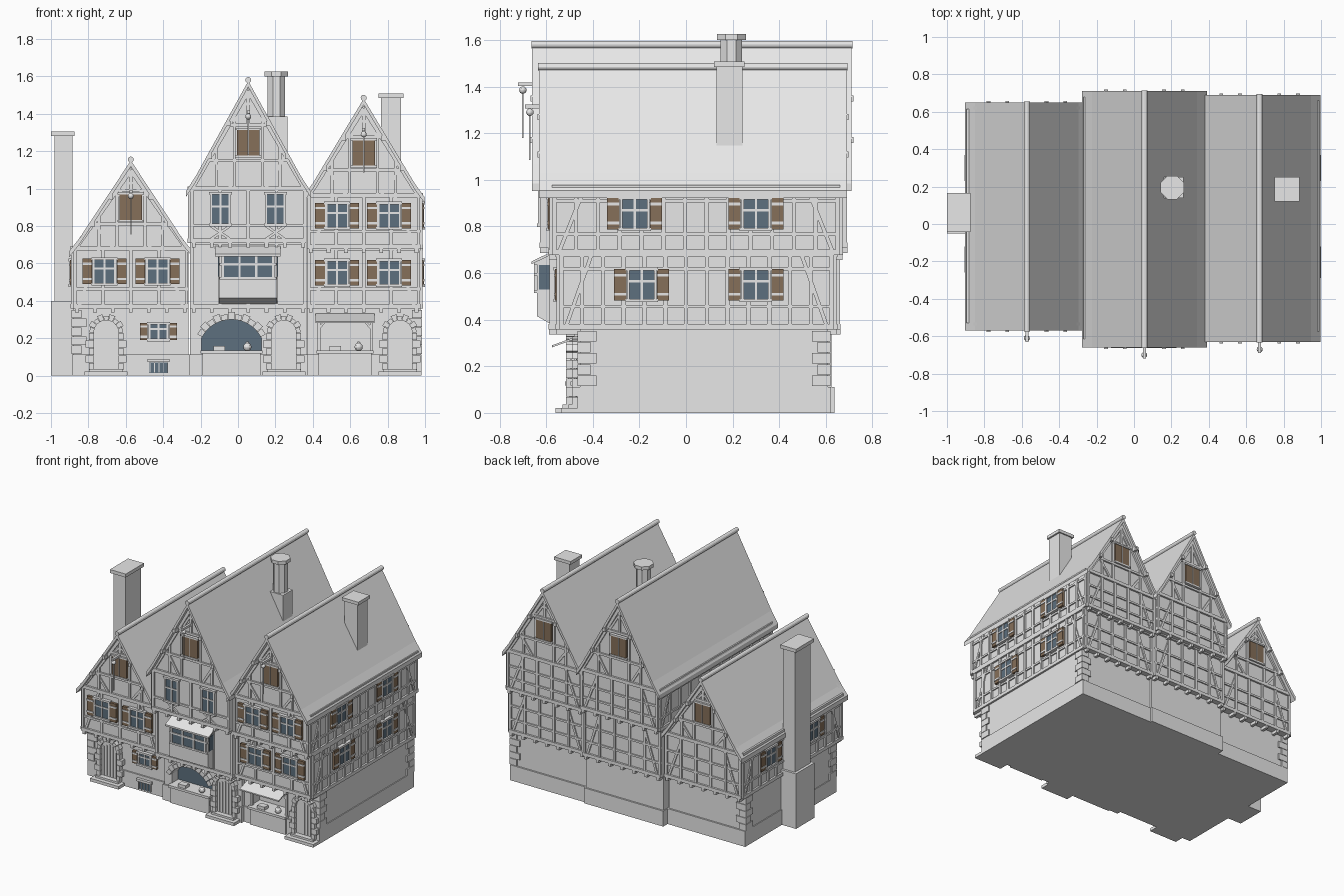
import bpy, bmesh
from math import sin, cos, pi, radians
from collections import defaultdict
from mathutils import Vector, Matrix

if "Cube" in bpy.data.objects:
    bpy.data.objects.remove(bpy.data.objects["Cube"])

def material(name, rgb):
    m = bpy.data.materials.new(name)
    m.use_nodes = True
    m.diffuse_color = (*rgb, 1)
    m.node_tree.nodes["Principled BSDF"].inputs["Base Color"].default_value = (*rgb, 1)
    return m

MATS = [material("light_grey", (.8, .8, .8)), material("shutter_brown", (.24, .16, .1)),
        material("window_blue", (.11, .16, .21))]
GREY, BROWN, GLASS = range(3)
parts = defaultdict(bmesh.new)

# Basic shapes, collected per part name
def prism(name, ring, vec, mat=GREY):
    bm = parts[name]
    a = [bm.verts.new(p) for p in ring]
    b = [bm.verts.new(Vector(p) + Vector(vec)) for p in ring]
    faces = [bm.faces.new(a), bm.faces.new(b[::-1])]
    for i in range(len(a)):
        j = (i + 1) % len(a)
        faces.append(bm.faces.new((a[j], a[i], b[i], b[j])))
    for f in faces:
        f.material_index = mat

def box(name, x0, x1, y0, y1, z0, z1, mat=GREY):
    prism(name, [(x0, y0, z0), (x1, y0, z0), (x1, y1, z0), (x0, y1, z0)], (0, 0, z1 - z0), mat)

def ball(name, p, r):
    bmesh.ops.create_uvsphere(parts[name], u_segments=12, v_segments=8, radius=r,
                              matrix=Matrix.Translation(p))

def octagon(name, x, y, r, z0, z1):
    ring = [(x + r * cos(pi * (k + .5) / 4), y + r * sin(pi * (k + .5) / 4), z0) for k in range(8)]
    prism(name, ring, (0, 0, z1 - z0))

# A wall plane maps (along, height, outward) to space
def wall(side, p):
    return {"front": lambda u, v, d: Vector((u, p - d, v)),
            "back": lambda u, v, d: Vector((u, p + d, v)),
            "right": lambda u, v, d: Vector((p + d, u, v)),
            "left": lambda u, v, d: Vector((p - d, u, v))}[side]

def plate(name, f, pts, d0, d1, mat=GREY):
    prism(name, [f(u, v, d0) for u, v in pts], f(0, 0, d1) - f(0, 0, d0), mat)

def rect(name, f, u0, u1, v0, v1, d0, d1, mat=GREY):
    plate(name, f, [(u0, v0), (u1, v0), (u1, v1), (u0, v1)], d0, d1, mat)

def beam(f, a, b, w=.018, d=.01):
    a, b = Vector(a), Vector(b)
    n = (b - a).normalized().orthogonal() * w / 2
    plate("timber_frame", f, [a - n, b - n, b + n, a + n], -.004, d)

# Timber framing of one storey
def timber(f, u0, u1, z0, z1, posts, rails=(.28, .8), brace=True):
    for z in (z0, z1):
        beam(f, (u0, z), (u1, z), .024, .014)
    for r in rails:
        z = z0 + r * (z1 - z0)
        beam(f, (u0, z), (u1, z), .014, .009)
    for k in range(posts):
        u = u0 + .01 + (u1 - u0 - .02) * k / (posts - 1)
        beam(f, (u, z0), (u, z1), .018, .011)
    if brace:
        run = .14
        beam(f, (u0 + .03, z0), (u0 + run, z1), .016, .008)
        beam(f, (u1 - .03, z0), (u1 - run, z1), .016, .008)

def window(f, u, v, hw=.058, hh=.068, shutter=.052):
    rect("window_panes", f, u - hw, u + hw, v - hh, v + hh, 0, .013, GLASS)
    for s in (-1, 1):
        rect("window_frames", f, u + s * hw - .006, u + s * hw + .006, v - hh, v + hh, 0, .02)
        rect("window_frames", f, u - hw - .012, u + hw + .012, v + s * hh - .007, v + s * hh + .007, 0, .024)
        if shutter:
            a, b = sorted((u + s * (hw + .008), u + s * (hw + .008 + shutter)))
            rect("shutters", f, a, b, v - hh, v + hh, 0, .018, BROWN)
            for t in (-1, 1):
                rect("shutter_battens", f, a, b, v + t * hh * .6 - .006, v + t * hh * .6 + .006, .01, .022)
    rect("window_frames", f, u - .005, u + .005, v - hh, v + hh, 0, .018)
    rect("window_frames", f, u - hw, u + hw, v + .01, v + .02, 0, .018)

def arch_stones(f, u, z, r0, r1, half, n, d):
    for k in range(n):
        a, b = [radians(90 - half + 2 * half * (k + e) / n) for e in (.04, .96)]
        out = r1 + .01 * (k % 2)
        plate("arch_stones", f, [(u + r * cos(t), z + r * sin(t)) for r, t in
              ((r0, a), (out, a), (out, b), (r0, b))], -.01, d)

def arch_outline(u, z0, zc, r, half, n=12):
    w = r * sin(radians(half))
    arc = [radians(90 - half + 2 * half * k / n) for k in range(n + 1)]
    return [(u - w, z0), (u + w, z0)] + [(u + r * cos(t), zc + r * sin(t)) for t in arc]

def door(f, u):
    plate("doors", f, arch_outline(u, .03, .23, .068, 90), 0, .014)
    for k in range(-2, 3):
        rect("door_planks", f, u + k * .024 - .003, u + k * .024 + .003, .04, .27 - abs(k) * .01, .01, .018)
    arch_stones(f, u, .23, .066, .09, 90, 9, .035)
    for k in range(5):
        w = .11 if k % 2 else .092
        for s in (-1, 1):
            a, b = sorted((u + s * .066, u + s * w))
            rect("arch_stones", f, a, b, .03 + k * .04, .068 + k * .04, -.01, .035)
    rect("door_steps", f, u - .115, u + .115, 0, .022, 0, .08)
    rect("door_steps", f, u - .09, u + .09, .022, .036, 0, .05)

# Gable framing with loft hatch
def gable(f, cx, hw, z0, apex, collars, hatch):
    slope = (apex - z0) / hw
    half = lambda z: (apex - z) / slope
    for s in (-1, 1):
        beam(f, (cx + s * (hw - .01), z0), (cx, apex - .015), .026, .013)
        beam(f, (cx + s * .075, z0), (cx + s * .075, apex - .08 * slope), .016)
        beam(f, (cx + s * .17, z0), (cx + s * .17, apex - .18 * slope), .016)
        beam(f, (cx + s * .09, z0), (cx + s * .2, apex - .21 * slope), .016, .008)
        beam(f, (cx + s * .01, apex - .08), (cx + s * .07, apex - .08 * slope - .04), .014, .008)
    beam(f, (cx, collars[-1]), (cx, apex - .02), .018)
    for z in collars:
        beam(f, (cx - half(z), z), (cx + half(z), z), .016, .012)
    rect("loft_hatches", f, cx - .06, cx + .06, hatch - .07, hatch + .07, 0, .016, BROWN)
    rect("loft_hatches", f, cx - .002, cx + .002, hatch - .07, hatch + .07, 0, .02)
    for s in (-1, 1):
        rect("hatch_frames", f, cx - .07, cx + .07, hatch + s * .074 - .006, hatch + s * .074 + .006, 0, .022)

# Houses: centre, half width, ground depth, storeys (z0, z1, front, back), roof data
houses = [
    dict(cx=-.573, hw=.308, g=(-.45, .575), st=[(.37, .68, -.53, .615)], apex=1.15, eave=.665,
         roof=(-.57, .65), collars=(.81, .99), hatch=.9),
    dict(cx=.055, hw=.312, g=(-.48, .625), st=[(.37, .71, -.575, .65), (.72, 1.0, -.615, .68)],
         apex=1.575, eave=.985, roof=(-.66, .71), collars=(1.15, 1.34), hatch=1.245),
    dict(cx=.672, hw=.303, g=(-.455, .61), st=[(.37, .68, -.545, .635), (.69, .965, -.575, .66)],
         apex=1.48, eave=.955, roof=(-.63, .69), collars=(1.1, 1.275), hatch=1.19)]

for i, h in enumerate(houses):
    cx, hw, apex = h["cx"], h["hw"], h["apex"]
    x0, x1, (g0, g1), (r0, r1) = cx - hw, cx + hw, h["g"], h["roof"]
    box("ground_floor_%d" % i, x0, x1, g0, g1, 0, .37)
    box("plinth", x0 - .006, x1 + .006, g0 - .01, g1 + .012, 0, .112)
    below = (g0, g1)
    for k, (z0, z1, y0, y1) in enumerate(h["st"]):
        box("upper_walls", x0, x1, y0, y1, z0 - .012, z1 + .012)
        timber(wall("front", y0), x0, x1, z0, z1, 5, (.3,) if i != 1 or k else (), i != 1)
        timber(wall("back", y1), x0, x1, z0, z1, 6, (.28, .6))
        for s in range(7):
            u = x0 + .02 + (hw * 2 - .04) * s / 6
            box("joist_ends", u - .01, u + .01, y0 - .012, below[0], z0 - .034, z0 - .01)
            box("joist_ends", u - .01, u + .01, below[1], y1 + .012, z0 - .034, z0 - .01)
        below = (y0, y1)
    # Gable walls and roof slab with a slight kick at the eaves
    ext = hw + .022
    slope = (apex - h["eave"]) / ext
    roof_z = lambda dx: apex - slope * abs(dx)
    prism("gable_walls", [(x0, y0, z1), (x1, y0, z1), (x1, y0, roof_z(hw) - .035), (cx, y0, apex - .035),
                          (x0, y0, roof_z(hw) - .035)], (0, y1 - y0, 0))
    line = [(-ext, 0), (-ext * .84, -.012), (0, 0), (ext * .84, -.012), (ext, 0)]
    top = [(cx + dx, r0, roof_z(dx) + o) for dx, o in line]
    prism("roofs", top + [(x, y, z - .032) for x, y, z in top[::-1]], (0, r1 - r0, 0))
    ridge = [(cx + .016 * cos(pi * k / 6), r0 - .004, apex + .005 + .016 * sin(pi * k / 6)) for k in range(12)]
    prism("ridge_tiles", ridge, (0, r1 - r0 + .008, 0))
    for dx in (-.205, -.105, .105, .205):
        z = roof_z(dx) - .04
        box("purlins", cx + dx - .01, cx + dx + .01, r0 - .008, r1 + .008, z - .014, z + .012)
    for f in (wall("front", y0), wall("back", y1)):
        gable(f, cx, hw, z1, roof_z(0) - .035, h["collars"], h["hatch"])
    # Hoist beam, pulley and rope
    hz = apex - .165
    box("hoist_beams", cx - .008, cx + .008, r0 - .06, y0, hz - .008, hz + .008)
    ball("hoist_pulleys", (cx, r0 - .04, hz - .025), .016)
    box("hoist_ropes", cx - .003, cx + .003, r0 - .043, r0 - .037, hz - .23, hz - .02)

# Side framing and side windows
left_wall, right_wall = wall("left", -.881), wall("right", .975)
timber(left_wall, -.53, .615, .37, .68, 13)
timber(right_wall, -.545, .635, .37, .68, 14)
timber(right_wall, -.575, .66, .69, .965, 14)
timber(wall("left", -.257), -.615, .68, .72, 1.0, 12)
for y in (-.19, .3):
    window(left_wall, y, .55)
    window(right_wall, y, .55)
    window(right_wall, y - (.03 if y < 0 else 0), .855)

# Front windows
front_a, front_b, front_c = [wall("front", h["st"][-1][2]) for h in houses]
for x in (-.714, -.43):
    window(front_a, x, .557)
for x in (-.094, .2):
    window(front_b, x, .89, .05, .085, 0)
    for s in (-1, 1):
        beam(front_b, (x - .05 * s, .73), (x + .05 * s, .8), .014, .009)
for x in (.53, .808):
    window(wall("front", -.545), x, .55)
    window(front_c, x, .855)
ground = [wall("front", h["g"][0]) for h in houses]
window(ground[0], -.425, .235, .05, .045, .04)
rect("cellar_window", ground[0], -.475, -.375, .015, .07, 0, .016, GLASS)
rect("cellar_window", ground[0], -.485, -.365, .072, .09, 0, .03)
for k in range(5):
    rect("cellar_window", ground[0], -.472 + k * .0235, -.468 + k * .0235, .015, .07, 0, .022)
for f, x in zip(ground, (-.705, .245, .865)):
    door(f, x)

# Shop openings, cut into the ground floors
ARCH = (-.035, .135, .122, .178, 64)
plate("cutter_1", ground[1], arch_outline(*ARCH), -.08, .05)
rect("cutter_2", ground[2], .43, .715, .135, .315, -.09, .05)
plate("shop_glass", ground[1], arch_outline(*ARCH), -.079, -.072, GLASS)
arch_stones(ground[1], -.035, .122, .178, .208, 62, 11, .035)
for f, u0, u1 in ((ground[1], -.2, .13), (ground[2], .42, .725)):
    rect("shop_counters", f, u0, u1, .118, .135, -.07, .04)
    rect("shop_counters", f, u0 + .01, u1 - .01, 0, .118, 0, .022)
    rect("shop_goods", f, u0 + .07, u0 + .13, .135, .157, -.02, .025)
    ball("shop_goods", f(u1 - .08, .153, .005), .022)
    ball("shop_goods", f(u1 - .08, .174, .005), .009)
for u in (.432, .713):
    rect("stall_posts", ground[2], u - .008, u + .008, .135, .32, -.01, .014)
    s = 1 if u < .5 else -1
    beam(ground[2], (u, .25), (u + s * .05, .31), .012, .012)
prism("stall_awning", [(.415, -.45, .335), (.415, -.575, .29), (.415, -.575, .281), (.415, -.45, .326)], (.315, 0, 0))

# Bay window
prism("bay_window", [(-.102, -.56, .37), (-.102, -.64, .415), (-.102, -.64, .655), (-.102, -.56, .69)], (.31, 0, 0))
prism("bay_roof", [(-.122, -.56, .7), (-.122, -.662, .65), (-.122, -.662, .638), (-.122, -.56, .688)], (.35, 0, 0))
bay = wall("front", -.64)
rect("bay_glass", bay, -.082, .188, .525, .64, 0, .005, GLASS)
for u in (-.082, .008, .098, .188):
    rect("bay_frame", bay, u - .006, u + .006, .515, .64, 0, .012)
for z in (.52, .595, .643):
    rect("bay_frame", bay, -.1, .206, z - .006, z + .006, 0, .012)
for f in (wall("left", -.102), wall("right", .208)):
    rect("bay_glass", f, -.63, -.58, .53, .635, 0, .005, GLASS)

# Corner stones
for x, sx, (y0, y1) in ((-.881, 1, houses[0]["g"]), (.975, -1, houses[2]["g"])):
    for y, sy in ((y0, 1), (y1, -1)):
        for k in range(5):
            a, b = (.07, .045) if k % 2 else (.045, .07)
            xs = sorted((x - sx * .01, x + sx * a))
            ys = sorted((y - sy * .01, y + sy * b))
            box("corner_stones", *xs, *ys, .115 + k * .048, .16 + k * .048)

# Chimneys
box("side_chimney", -1, -.87, -.05, .165, 0, .4)
box("side_chimney", -.98, -.885, -.03, .148, .4, 1.28)
box("side_chimney", -1, -.873, -.043, .165, 1.28, 1.305)
box("middle_chimney", .152, .265, .14, .25, 1.15, 1.385)
octagon("middle_chimney", .205, .195, .05, 1.385, 1.6)
octagon("middle_chimney", .205, .195, .068, 1.6, 1.625)
box("right_chimney", .765, .872, .13, .243, 1.1, 1.485)
box("right_chimney", .752, .884, .12, .252, 1.485, 1.508)

# Turn the collected parts into objects
for name, bm in parts.items():
    bmesh.ops.recalc_face_normals(bm, faces=bm.faces)
    mesh = bpy.data.meshes.new(name)
    bm.to_mesh(mesh)
    bm.free()
    for m in MATS:
        mesh.materials.append(m)
    bpy.context.collection.objects.link(bpy.data.objects.new(name, mesh))
for i in (1, 2):
    cutter, target = bpy.data.objects["cutter_%d" % i], bpy.data.objects["ground_floor_%d" % i]
    cutter.hide_render = True
    mod = target.modifiers.new("shop_opening", "BOOLEAN")
    mod.operation, mod.solver, mod.object = "DIFFERENCE", "EXACT", cutter
    bpy.context.view_layer.objects.active = target
    bpy.ops.object.modifier_apply(modifier=mod.name)
    bpy.data.objects.remove(cutter)
